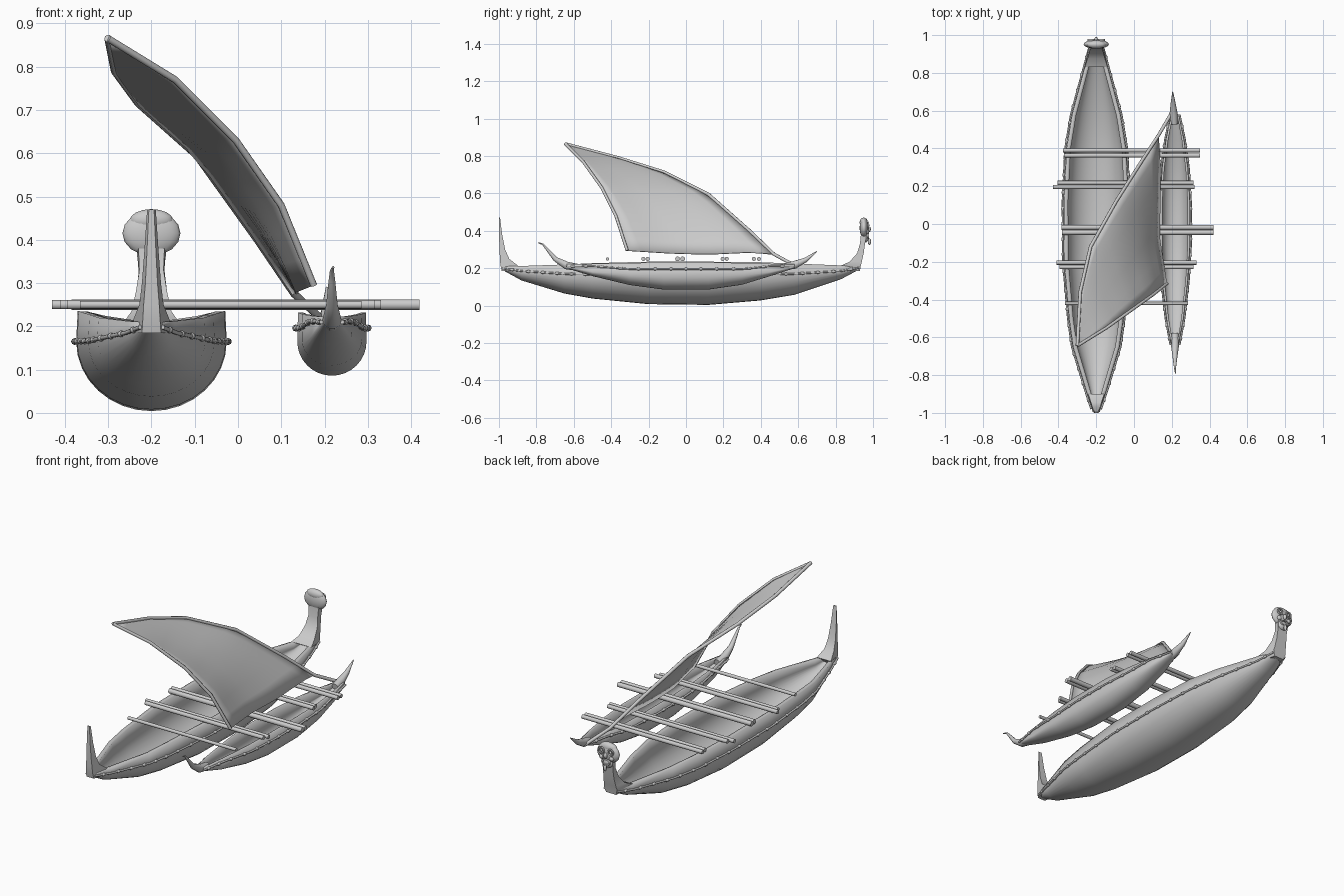
import bpy, bmesh, math
from mathutils import Vector

cube = bpy.data.objects.get("Cube")
if cube:
    bpy.data.objects.remove(cube)

wood = bpy.data.materials.new("grey wood")
wood.use_nodes = True
grey = (0.6, 0.6, 0.6, 1)
wood.diffuse_color = grey
wood.node_tree.nodes["Principled BSDF"].inputs["Base Color"].default_value = grey


def finish(ob, angle=35):
    if not ob.data.materials:
        ob.data.materials.append(wood)
    bpy.ops.object.select_all(action='DESELECT')
    ob.select_set(True)
    bpy.context.view_layer.objects.active = ob
    bpy.ops.object.shade_smooth_by_angle(angle=math.radians(angle))
    return ob


def grid_mesh(name, rows, closed=False, caps=False, angle=35):
    """Skin a list of equal-length point rows."""
    bm = bmesh.new()
    vr = [[bm.verts.new(p) for p in r] for r in rows]
    n = len(rows[0])
    for a, b in zip(vr, vr[1:]):
        for i in range(n if closed else n - 1):
            j = (i + 1) % n
            bm.faces.new((a[i], a[j], b[j], b[i]))
    if caps:
        bm.faces.new(vr[0][::-1])
        bm.faces.new(vr[-1])
    bmesh.ops.remove_doubles(bm, verts=bm.verts, dist=0.0005)
    bmesh.ops.recalc_face_normals(bm, faces=bm.faces)
    me = bpy.data.meshes.new(name)
    bm.to_mesh(me)
    bm.free()
    ob = bpy.data.objects.new(name, me)
    bpy.context.collection.objects.link(ob)
    return finish(ob, angle)


def tube(name, pts, radius, taper=None, sides=3):
    """Round bar along a polyline, optionally tapered."""
    cu = bpy.data.curves.new(name, 'CURVE')
    cu.dimensions = '3D'
    cu.bevel_depth = radius
    cu.bevel_resolution = sides
    cu.use_fill_caps = True
    sp = cu.splines.new('POLY')
    sp.points.add(len(pts) - 1)
    for i, (p, q) in enumerate(zip(sp.points, pts)):
        p.co = (*q, 1)
        p.radius = taper[i] if taper else 1
    cu.materials.append(wood)
    ob = bpy.data.objects.new(name, cu)
    bpy.context.collection.objects.link(ob)
    return ob


def ball(name, loc, scale, seg=16):
    bpy.ops.mesh.primitive_uv_sphere_add(segments=seg, ring_count=seg // 2, location=loc)
    ob = bpy.context.object
    ob.name, ob.scale = name, scale
    return finish(ob, 60)


def ring(name, loc, radius, thick, scale=(1, 1, 1)):
    bpy.ops.mesh.primitive_torus_add(location=loc, rotation=(math.pi / 2, 0, 0), major_radius=radius,
                                     minor_radius=thick, major_segments=18, minor_segments=6)
    ob = bpy.context.object
    ob.name, ob.scale = name, scale
    return finish(ob, 60)


def hull(name, cx, stations, rope_z, wall):
    """Hollow hull from (y, half width, keel z, bilge z, rim z), with a lashed rope each side."""
    rows = []
    for y, w, k, zc, rim in stations:
        row = [(cx - w * 0.98, y, rim)]
        for i in range(17):
            a = math.pi * i / 16
            row.append((cx - w * math.cos(a), y, zc - (zc - k) * math.sin(a)))
        rows.append(row + [(cx + w * 0.98, y, rim)])
    ob = grid_mesh(name, rows, caps=True, angle=50)
    # Open the top: end caps stay, the shell gets its wall thickness inward
    mod = ob.modifiers.new("wall", 'SOLIDIFY')
    mod.thickness, mod.offset = wall, -1
    for side in (-1, 1):
        path = [Vector((cx + side * (w + 0.004), y, max(zc, min(rope_z, rim)) if w > 0.05 else rim - 0.012))
                for y, w, k, zc, rim in stations]
        tube(name + "_rope", path, 0.005)
        for a, b in zip(path, path[1:]):
            count = max(1, round((b - a).length / 0.09))
            for i in range(count):
                ball(name + "_lashing", a.lerp(b, (i + 0.5) / count), (0.008, 0.014, 0.008), 8)


def post(name, cx, levels):
    """Upright stem from (z, y front, y back, half width front, half width back)."""
    grid_mesh(name, [[(cx - a, y0, z), (cx + a, y0, z), (cx + b, y1, z), (cx - b, y1, z)]
                     for z, y0, y1, a, b in levels], closed=True, caps=True)


# Hulls
hull("main_hull", -0.2, [
    (-0.98, 0.022, 0.19, 0.2, 0.21), (-0.88, 0.055, 0.135, 0.185, 0.212),
    (-0.65, 0.125, 0.065, 0.17, 0.22), (-0.5, 0.146, 0.038, 0.166, 0.227),
    (-0.2, 0.172, 0.008, 0.165, 0.235), (0.12, 0.174, 0.004, 0.165, 0.235),
    (0.4, 0.16, 0.028, 0.166, 0.232), (0.58, 0.13, 0.058, 0.17, 0.225),
    (0.83, 0.062, 0.142, 0.185, 0.215), (0.93, 0.035, 0.195, 0.205, 0.215)], 0.165, 0.022)
hull("outrigger_hull", 0.217, [
    (-0.64, 0.02, 0.2, 0.208, 0.222), (-0.5, 0.046, 0.158, 0.18, 0.224),
    (-0.3, 0.069, 0.11, 0.168, 0.228), (-0.12, 0.08, 0.086, 0.165, 0.232),
    (0.12, 0.08, 0.086, 0.165, 0.232), (0.3, 0.069, 0.112, 0.168, 0.228),
    (0.45, 0.048, 0.158, 0.18, 0.224), (0.58, 0.02, 0.2, 0.208, 0.222)], 0.196, 0.012)

# Bow stem, stern neck and outrigger horns
post("bow_stem", -0.2, [
    (0.185, -0.985, -0.93, 0.022, 0.036), (0.215, -0.992, -0.9, 0.02, 0.042),
    (0.25, -0.995, -0.945, 0.018, 0.028), (0.3, -0.997, -0.967, 0.014, 0.022),
    (0.38, -1.0, -0.983, 0.01, 0.016), (0.47, -1.0, -0.994, 0.006, 0.01)])
post("stern_neck", -0.2, [
    (0.185, 0.88, 0.93, 0.04, 0.03), (0.215, 0.83, 0.935, 0.06, 0.04),
    (0.235, 0.875, 0.94, 0.046, 0.036), (0.28, 0.915, 0.95, 0.036, 0.032),
    (0.33, 0.93, 0.957, 0.028, 0.03), (0.38, 0.935, 0.965, 0.03, 0.034)])
tube("outrigger_bow_horn", [(0.217, -0.58, 0.205), (0.217, -0.64, 0.215), (0.217, -0.7, 0.25),
     (0.217, -0.745, 0.305), (0.217, -0.765, 0.328), (0.22, -0.79, 0.337)], 0.022, (0.9, 1, 0.6, 0.35, 0.22, 0.12))
tube("outrigger_stern_horn", [(0.213, 0.53, 0.208), (0.21, 0.58, 0.218), (0.207, 0.64, 0.245),
     (0.205, 0.7, 0.29)], 0.022, (0.9, 1, 0.6, 0.1))

# Carved stern head, its face looking aft
ball("head", (-0.2, 0.952, 0.415), (0.067, 0.024, 0.052))
ball("head_crown", (-0.2, 0.95, 0.445), (0.05, 0.022, 0.026))
ball("head_jaw", (-0.2, 0.957, 0.365), (0.034, 0.02, 0.028))
for s in (-1, 1):
    ring("head_eye", (-0.2 + s * 0.028, 0.974, 0.43), 0.015, 0.005)
    ball("head_pupil", (-0.2 + s * 0.028, 0.974, 0.43), (0.007, 0.007, 0.007), 8)
    ball("head_cheek", (-0.2 + s * 0.03, 0.968, 0.395), (0.014, 0.012, 0.013), 8)
ball("head_nose", (-0.2, 0.977, 0.408), (0.01, 0.012, 0.016), 8)
ring("head_mouth", (-0.2, 0.974, 0.372), 0.018, 0.006, (1.2, 0.7, 1))
ball("head_tongue", (-0.2, 0.981, 0.342), (0.009, 0.009, 0.018), 8)

# Crossbeams: y, left end, right end, radius
for y, x0, x1, r in [(0.39, -0.375, 0.35, 0.011), (0.363, -0.37, 0.35, 0.011),
                     (0.218, -0.405, 0.315, 0.011), (0.196, -0.43, 0.32, 0.011),
                     (-0.018, -0.385, 0.42, 0.013), (-0.045, -0.38, 0.42, 0.013),
                     (-0.205, -0.41, 0.33, 0.011), (-0.228, -0.395, 0.315, 0.011),
                     (-0.42, -0.365, 0.285, 0.009)]:
    tube("crossbeam", [(x0, y, 0.25), (x1, y, 0.25)], r)


def along(pts, t):
    """Point at fraction t of a polyline, by length."""
    pts = [Vector(p) for p in pts]
    left = t * sum((b - a).length for a, b in zip(pts, pts[1:]))
    for a, b in zip(pts, pts[1:]):
        if left <= (b - a).length:
            return a.lerp(b, left / (b - a).length)
        left -= (b - a).length
    return pts[-1]


# Sail stretched between yard, leech and foot
peak, tack, clew = (-0.3, -0.645, 0.865), (0.13, 0.47, 0.275), (0.175, -0.315, 0.295)
yard = [peak, (-0.285, -0.36, 0.79), (-0.23, -0.12, 0.715), (-0.095, 0.12, 0.595), (0.045, 0.34, 0.4), tack]
leech = [peak, (-0.145, -0.55, 0.77), (-0.005, -0.45, 0.63), (0.1, -0.375, 0.48), clew]
foot = [tack, (0.14, 0.36, 0.287), (0.14, 0.12, 0.275), (0.137, -0.07, 0.28), clew]
rows = []
for i in range(13):
    t = i / 12
    a, b = along(yard, t), along(leech, t)
    rows.append([a.lerp(b, j / 10) + t * t * (along(foot, j / 10) - Vector(tack).lerp(Vector(clew), j / 10))
                 for j in range(11)])
sail = grid_mesh("sail", rows, angle=60)
sail.modifiers.new("cloth", 'SOLIDIFY').thickness = 0.006
tube("yard", yard + [(0.2, 0.59, 0.21)], 0.009)
tube("leech_spar", leech, 0.008)
